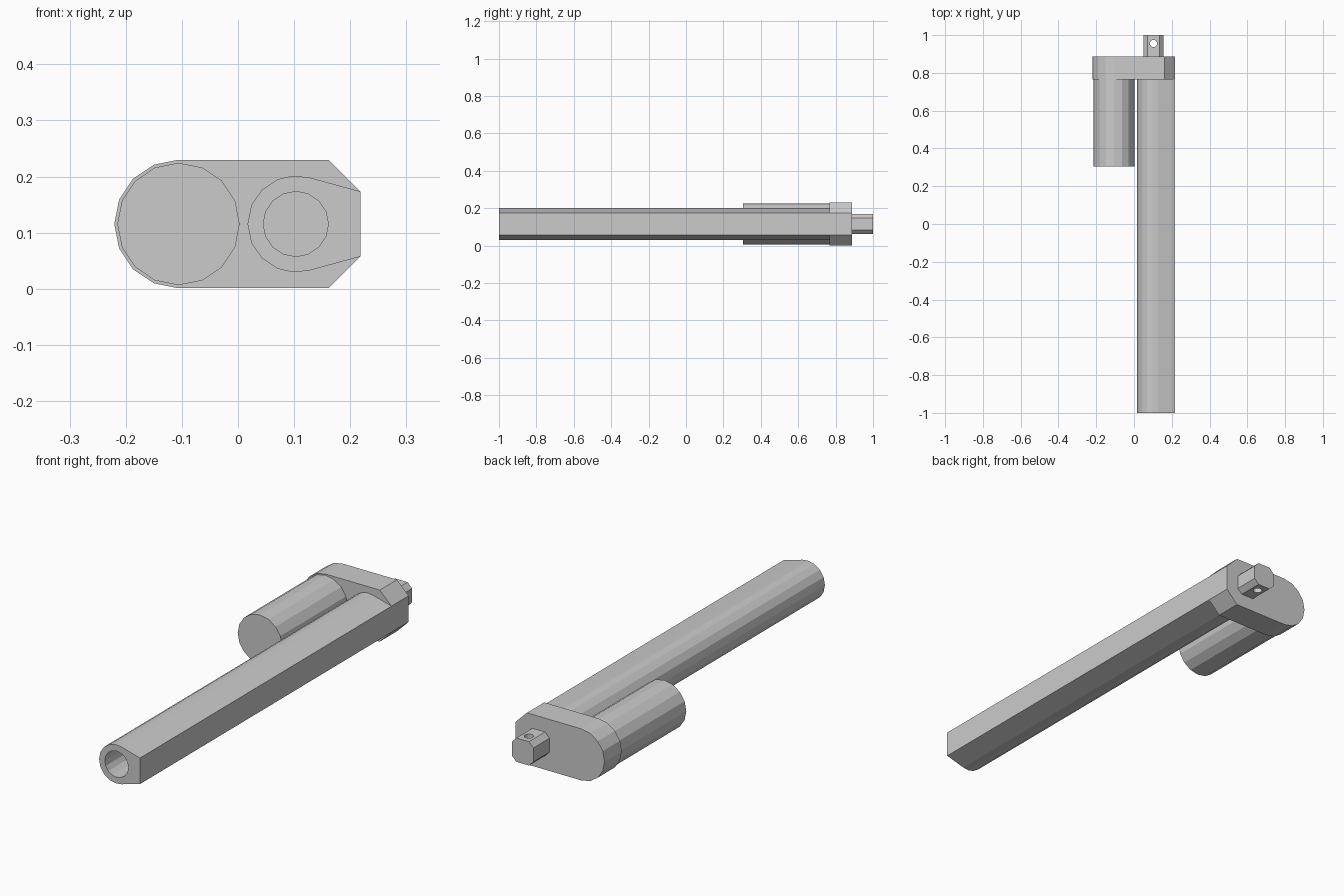
import bpy, bmesh
from math import sin, cos, radians

if "Cube" in bpy.data.objects:
    bpy.data.objects.remove(bpy.data.objects["Cube"])

CZ = 0.1155           # shared axis height
MX, TX = -0.106, 0.103  # motor and tube axes in x


def arc(cx, cz, r, start, end, steps):
    """Points (x, z) along an arc, ends included."""
    return [(cx + r * cos(radians(start + (end - start) * i / steps)),
             cz + r * sin(radians(start + (end - start) * i / steps)))
            for i in range(steps + 1)]


def circle(cx, cz, r, n):
    return arc(cx, cz, r, 0, 360, n)[:-1]


def prism(name, pts, lo, hi, axis='Y'):
    """Extrude a closed profile along y (points are x, z) or z (points are x, y)."""
    bm = bmesh.new()
    place = (lambda a, b: (a, lo, b)) if axis == 'Y' else (lambda a, b: (a, b, lo))
    face = bm.faces.new([bm.verts.new(place(a, b)) for a, b in pts])
    ext = bmesh.ops.extrude_face_region(bm, geom=[face])
    vec = (0, hi - lo, 0) if axis == 'Y' else (0, 0, hi - lo)
    bmesh.ops.translate(bm, vec=vec,
                        verts=[g for g in ext['geom'] if isinstance(g, bmesh.types.BMVert)])
    bmesh.ops.recalc_face_normals(bm, faces=bm.faces[:])
    mesh = bpy.data.meshes.new(name)
    bm.to_mesh(mesh)
    bm.free()
    obj = bpy.data.objects.new(name, mesh)
    bpy.context.collection.objects.link(obj)
    return obj


def cut(obj, cutter):
    """Subtract the cutter, then discard it."""
    cutter.hide_render = True
    mod = obj.modifiers.new("hole", 'BOOLEAN')
    mod.operation, mod.solver, mod.object = 'DIFFERENCE', 'EXACT', cutter
    bpy.context.view_layer.objects.active = obj
    bpy.ops.object.modifier_apply(modifier=mod.name)
    bpy.data.objects.remove(cutter, do_unlink=True)


# Gear housing: rounded on the motor side, chamfered on the tube side
housing = arc(MX, CZ, 0.1145, 90, 270, 8)
housing += [(0.161, CZ - 0.1145), (0.218, CZ - 0.058),
            (0.218, CZ + 0.058), (0.161, CZ + 0.1145)]
prism("gear_housing", housing, 0.766, 0.887)

# Motor can
prism("motor", circle(MX, CZ, 0.109, 16), 0.305, 0.768)

# Main tube: round inner side, flat outer side, bored from the front
body = [(0.097, CZ + 0.086)] + arc(TX, CZ, 0.086, 112.5, 247.5, 6) + [(0.097, CZ - 0.086)]
body += [(0.127, CZ - 0.083), (0.218, CZ - 0.058),
         (0.218, CZ + 0.058), (0.127, CZ + 0.083)]
tube = prism("main_tube", body, -1.0, 0.766)
cut(tube, prism("bore_cutter", circle(TX, CZ, 0.058, 16), -1.1, 0.76))

# Mounting lug: chamfered square bar with a vertical pin hole
w, f = 0.053, 0.031
lug_pts = [(w, -f), (w, f), (f, w), (-f, w), (-w, f), (-w, -f), (-f, -w), (f, -w)]
lug = prism("mounting_lug", [(TX + a, CZ + b) for a, b in lug_pts], 0.885, 1.0)
cut(lug, prism("pin_cutter", circle(TX, 0.956, 0.019, 16), 0.0, 0.25, 'Z'))
